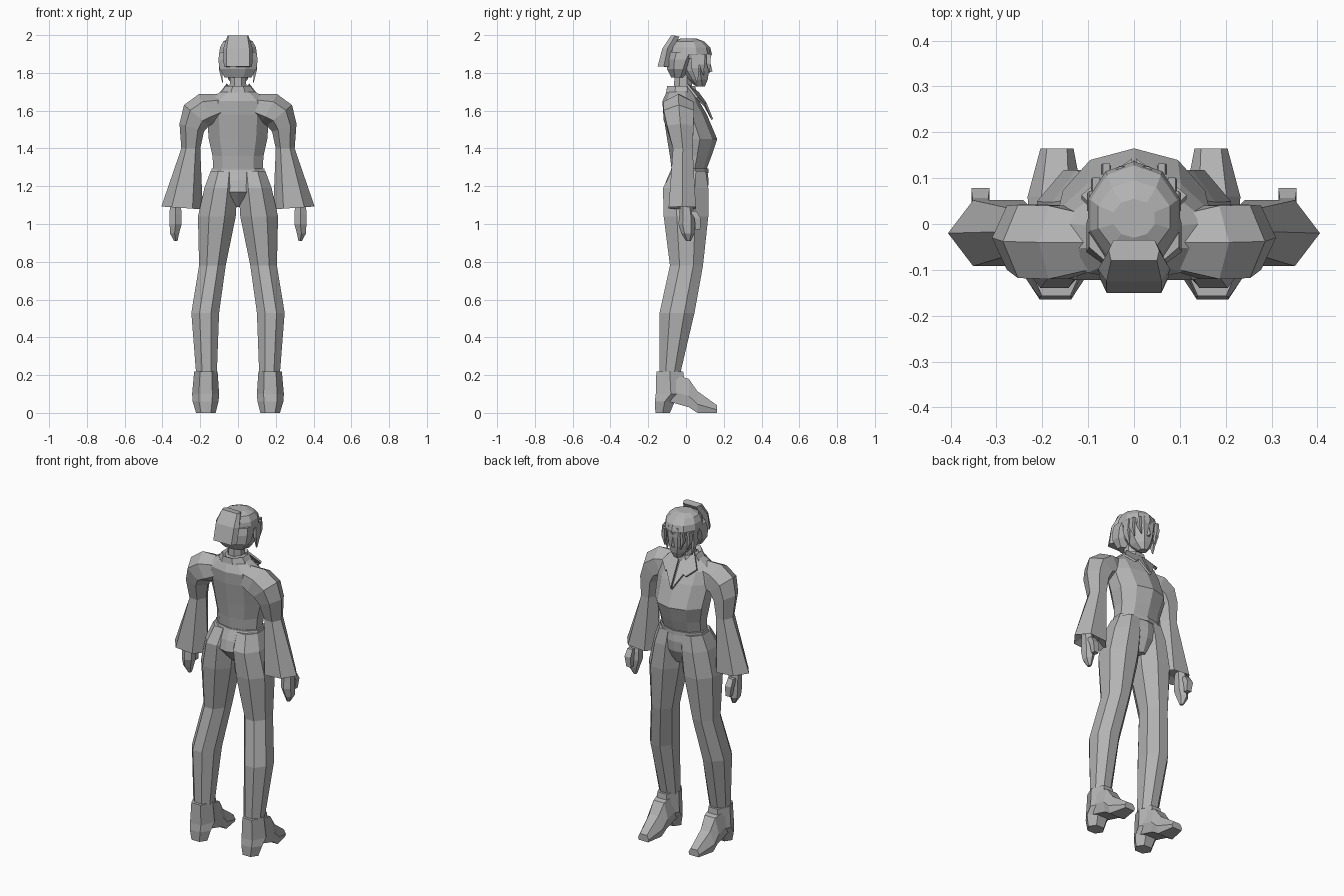
import bpy, bmesh, math
from mathutils import Vector

grey = bpy.data.materials.new("plain grey")
grey.diffuse_color = (0.45, 0.45, 0.45, 1)


def finish(name, bm, mirror):
    bmesh.ops.recalc_face_normals(bm, faces=bm.faces)
    me = bpy.data.meshes.new(name)
    bm.to_mesh(me)
    bm.free()
    me.materials.append(grey)
    ob = bpy.data.objects.new(name, me)
    bpy.context.collection.objects.link(ob)
    if mirror:
        ob.modifiers.new("mirror", 'MIRROR').use_axis[0] = True
    return ob


def skin(name, loops, mirror=False):
    """Bridge a list of equal point loops and cap both ends."""
    bm = bmesh.new()
    vs = [[bm.verts.new(p) for p in loop] for loop in loops]
    n = len(vs[0])
    for a, b in zip(vs, vs[1:]):
        for i in range(n):
            j = (i + 1) % n
            bm.faces.new((a[i], a[j], b[j], b[i]))
    bm.faces.new(vs[0])
    bm.faces.new(vs[-1])
    return finish(name, bm, mirror)


def ring(x0, x1, y0, y1, z, n=8, tilt=0, half=True):
    """Polygon filling the given extents, optionally tilted about y."""
    cx, cy, rx, ry = (x0 + x1) / 2, (y0 + y1) / 2, (x1 - x0) / 2, (y1 - y0) / 2
    t = math.radians(tilt)
    angles = [2 * math.pi * (i + (0.5 if half else 0)) / n for i in range(n)]
    mc = max(abs(math.cos(a)) for a in angles)
    ms = max(abs(math.sin(a)) for a in angles)
    pts = []
    for a in angles:
        u, v = rx * math.cos(a) / mc, ry * math.sin(a) / ms
        pts.append(Vector((cx + u * math.cos(t), cy + v, z + u * math.sin(t))))
    return pts


def body(name, rows, n=10):
    """Centred part from rows of (half width, back y, front y, z)."""
    return skin(name, [ring(-w, w, a, b, z, n) for w, a, b, z in rows])


def limb(name, rows, n=8, half=True):
    """Mirrored part from rows of (x0, x1, y0, y1, z)."""
    return skin(name, [ring(*r, n=n, half=half) for r in rows], True)


def plate(name, pts, depth, mirror=True):
    """Thin panel: points extruded along an offset vector."""
    return skin(name, [[Vector(p) for p in pts],
                       [Vector(p) + Vector(depth) for p in pts]], mirror)


# Torso and hips
body("torso", [(.13, -.075, .105, 1.28), (.135, -.085, .135, 1.36),
               (.155, -.10, .165, 1.45), (.165, -.12, .11, 1.58),
               (.165, -.125, .07, 1.65), (.10, -.105, .05, 1.695),
               (.045, -.07, .03, 1.725)])
body("belt", [(.14, -.08, .118, 1.27), (.14, -.08, .118, 1.295)])
body("hips", [(.138, -.078, .112, 1.29), (.16, -.105, .12, 1.23),
              (.15, -.12, .115, 1.17), (.035, -.05, .08, 1.09)])

# Legs
limb("leg", [(.005, .145, -.075, .105, 1.28), (.003, .178, -.122, .118, 1.19),
             (.012, .212, -.118, .118, 1.04), (.065, .206, -.085, .09, .78),
             (.10, .247, -.14, .045, .53), (.112, .222, -.14, -.03, .21)])

# Boots: heel shaft and forward foot
limb("boot_shaft", [(.108, .232, -.157, -.015, .22), (.10, .243, -.16, .0, .10),
                    (.103, .24, -.165, -.06, .06), (.118, .222, -.162, -.085, 0)],
     n=6, half=False)


def foot_slice(y, cx, wt, wb, z0, z1):
    zm = z0 + (z1 - z0) * .4
    return [(cx - wb * .85, y, z0), (cx - wb, y, zm), (cx - wt, y, z1),
            (cx + wt, y, z1), (cx + wb, y, zm), (cx + wb * .85, y, z0)]


skin("boot_foot", [foot_slice(-.09, .17, .05, .06, .06, .21),
                   foot_slice(.015, .17, .035, .06, .03, .18),
                   foot_slice(.06, .172, .03, .06, .0, .115),
                   foot_slice(.165, .168, .022, .036, .0, .04)], True)

# Upper sleeve with padded shoulder, flared cuff with a recessed opening
arm = [(.09, -.04, 1.625, .065, .06, 75), (.165, -.04, 1.608, .09, .08, 62),
       (.22, -.038, 1.575, .086, .08, 40), (.245, -.03, 1.51, .068, .07, 18),
       (.25, -.017, 1.40, .05, .052, 0), (.296, -.02, 1.085, .11, .072, 4),
       (.305, -.01, 1.11, .06, .045, 0)]
skin("sleeve", [ring(x - w, x + w, y - d, y + d, z, n=6, tilt=t, half=False)
                for x, y, z, w, d, t in arm], True)

# Hands: palm with curled fingers, and a thumb
limb("hand", [(.305, .36, -.03, .03, 1.12), (.298, .362, -.035, .045, 1.05),
              (.298, .362, -.04, .05, 1.0), (.312, .36, -.025, .045, .95),
              (.32, .338, .0, .025, .91)], n=6)
limb("thumb", [(.318, .352, .02, .055, 1.07), (.315, .355, .045, .078, 1.03),
               (.315, .345, .05, .075, .97)], n=4)

# Neck and collar
body("neck", [(.045, -.065, .03, 1.68), (.042, -.06, .035, 1.82)], 8)
body("collar_band", [(.09, -.105, .055, 1.695), (.068, -.10, .05, 1.73),
                     (.05, -.07, .035, 1.715)], 8)
plate("lapel", [(.06, .0, 1.735), (.115, .055, 1.665), (.07, .093, 1.625),
                (.055, .10, 1.635), (.004, .135, 1.55), (.006, .06, 1.69)],
      (0, .008, .008))

# Face and nose
body("face", [(.022, .055, .10, 1.728), (.05, .0, .115, 1.765),
              (.07, -.04, .122, 1.81), (.08, -.06, .126, 1.86),
              (.08, -.06, .125, 1.92)], 8)
skin("nose", [[(-.013, .115, 1.80), (.013, .115, 1.80), (0, .14, 1.808)],
              [(-.006, .118, 1.86), (.006, .118, 1.86), (0, .127, 1.86)]])

# Hair cap, back hair, tied-up tail and loose locks
body("hair_cap", [(.092, -.09, .128, 1.875), (.10, -.10, .137, 1.90),
                  (.095, -.09, .128, 1.935), (.078, -.065, .095, 1.967),
                  (.045, -.03, .055, 1.982)])
body("hair_back", [(.07, -.078, -.01, 1.775), (.098, -.10, .02, 1.82),
                   (.104, -.105, .045, 1.87), (.098, -.10, .07, 1.91)], 8)
tail = [(-.15, -.085, 1.835, .06, .075), (-.125, -.07, 1.93, .06, .078),
        (-.08, -.035, 1.997, .05, .055)]
skin("hair_tail", [[(-a, y0, z), (a, y0, z), (b, (y0 + y1) / 2, z),
                    (a * .9, y1, z - .005), (-a * .9, y1, z - .005),
                    (-b, (y0 + y1) / 2, z)]
                   for y0, y1, z, a, b in tail])
for name, x, y, w, top, tip in (("temple_lock", .088, .05, .022, 1.90, 1.75),
                                ("cheek_lock", .08, .085, .016, 1.90, 1.79),
                                ("brow_lock", .058, .12, .012, 1.90, 1.80)):
    limb(name, [(x - .006, x + .01, y - w, y + w, top),
                (x - .004, x + .014, y - w, y + w * .8, (top + tip) / 2),
                (x - .008, x - .004, y + w * .3, y + w * .6, tip)], n=4)
